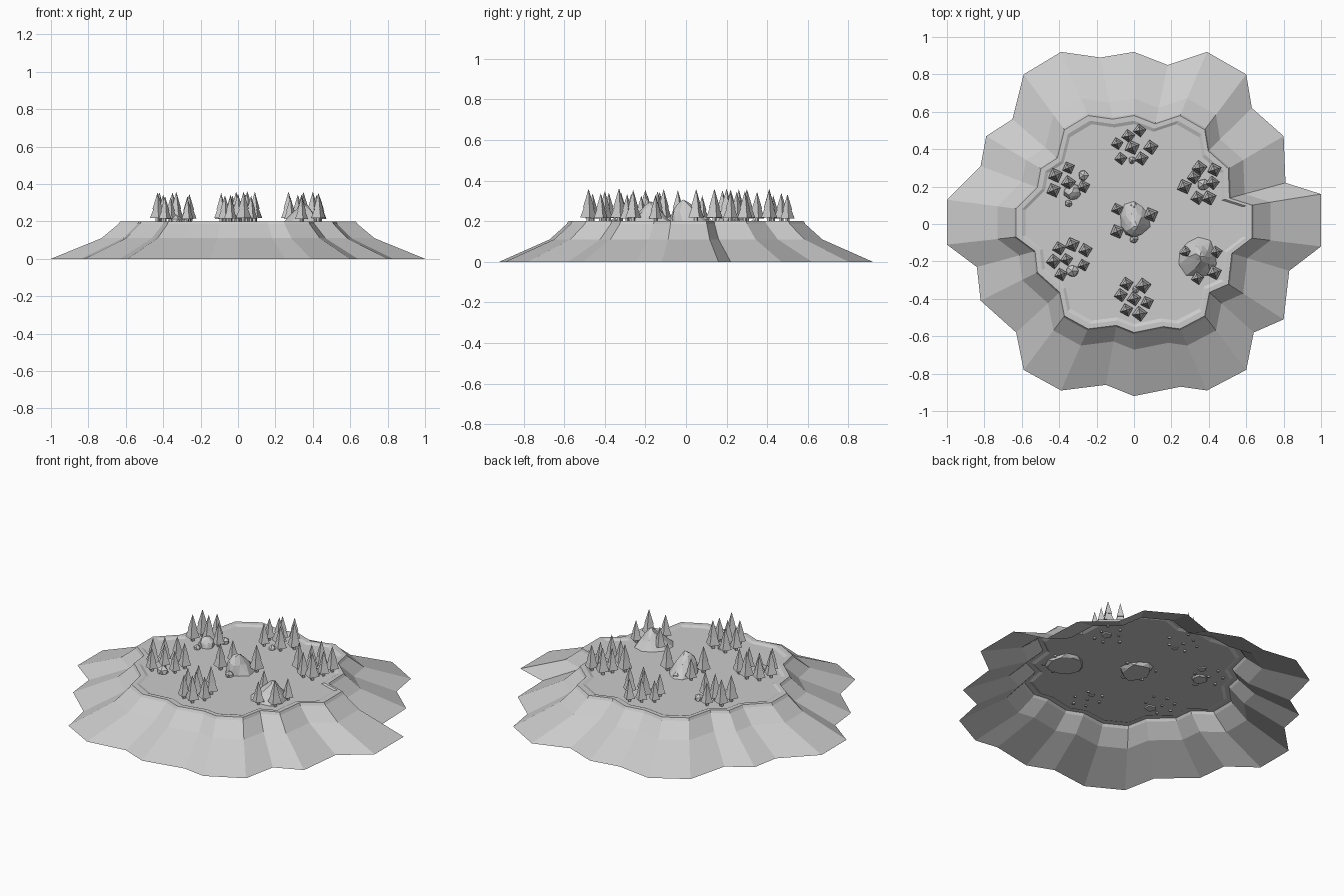
import bpy
import bmesh
import math
import random
from mathutils import Matrix, Vector

random.seed(4)
cube = bpy.data.objects.get("Cube")
if cube:
    bpy.data.objects.remove(cube, do_unlink=True)

stone = bpy.data.materials.new("stone_grey")
stone.use_nodes = True
GREY = (0.6, 0.6, 0.6, 1)
stone.diffuse_color = GREY
stone.node_tree.nodes["Principled BSDF"].inputs["Base Color"].default_value = GREY

GROUND = 0.192


def finish(bm, name, recalc=True):
    """Turn a bmesh into a flat shaded object."""
    if recalc:
        bmesh.ops.recalc_face_normals(bm, faces=bm.faces)
    mesh = bpy.data.meshes.new(name)
    bm.to_mesh(mesh)
    bm.free()
    mesh.materials.append(stone)
    obj = bpy.data.objects.new(name, mesh)
    bpy.context.collection.objects.link(obj)
    return obj


# Hill: one lobed outline, scaled inward for every contour ring
outline = [
    (1, .16), (.81, .22), (.8, .47), (.63, .62), (.6, .8), (.39, .92),
    (.18, .85), (0, .92), (-.18, .89), (-.39, .92), (-.59, .8), (-.65, .56),
    (-.79, .47), (-.82, .31), (-1, .13), (-1, -.11), (-.84, -.23), (-.82, -.41),
    (-.63, -.58), (-.59, -.78), (-.39, -.89), (-.15, -.86), (0, -.92), (.25, -.87),
    (.39, -.89), (.6, -.78), (.64, -.58), (.8, -.51), (.83, -.25), (1, -.12),
]
contours = [(1, 0), (.73, .11), (.64, .185), (.63, .2), (.6, .2), (.58, GROUND)]


def build_hill():
    bm = bmesh.new()
    rings = [[bm.verts.new((x * s, y * s, z)) for x, y in outline] for s, z in contours]
    count = len(outline)
    for low, high in zip(rings, rings[1:]):
        for i in range(count):
            j = (i + 1) % count
            bm.faces.new((low[i], low[j], high[j], high[i]))
    bm.faces.new(rings[-1])
    return finish(bm, "hill", recalc=False)


# Fir trees: square trunk with two square tiers, placed in groves
def build_tree(name, x, y):
    size = random.uniform(0.85, 1.1)
    bm = bmesh.new()

    def tier(low, high, r_low, r_high):
        place = Matrix.Translation((0, 0, (low + high) / 2))
        bmesh.ops.create_cone(bm, cap_ends=True, segments=4, radius1=r_low,
                              radius2=r_high, depth=high - low, matrix=place)

    tier(-.008, .035, .01, .01)
    tier(.024, .105, .039, .008)
    tier(.07, .155, .026, 0)
    turn = Matrix.Rotation(math.radians(15) + random.uniform(-.15, .15), 4, "Z")
    bm.transform(Matrix.Translation((x, y, GROUND)) @ turn @ Matrix.Scale(size, 4))
    return finish(bm, name)


# Tree positions in hundredths of a unit
groves = {
    "back": [(3, 50), (-3, 47), (-9, 43), (-1, 41), (9, 41), (4, 35), (-7, 35)],
    "back_right": [(-35, 30), (-42, 26), (-35, 22), (-27, 20), (-43, 18)],
    "back_left": [(35, 30), (43, 29), (32, 25), (42, 22), (27, 20), (34, 14), (40, 14)],
    "front_right": [(-33, -11), (-40, -13), (-26, -14), (-36, -19), (-43, -20),
                    (-27, -22), (-39, -27)],
    "front": [(-4, -32), (5, -33), (-7, -38), (0, -40), (7, -42), (-4, -46), (3, -48)],
    "front_left": [(44, -15), (43, -26), (34, -29), (28, -15)],
    "centre": [(-9, 8), (9, 5), (-9, -4)],
}


# Rocks: faceted balls, uneven, sunk into the ground
def build_rock(name, x, y, width, depth, height, detail=1, peak=None):
    bm = bmesh.new()
    bmesh.ops.create_icosphere(bm, subdivisions=detail, radius=1)
    for v in bm.verts:
        v.co *= random.uniform(.85, 1.08)
        v.co.z = max(v.co.z, -.15)
        if peak and v.co.z > 0:
            # Draw the upper part in towards an off-centre summit
            pull = v.co.z * .65
            v.co.x += (peak[0] - v.co.x) * pull
            v.co.y += (peak[1] - v.co.y) * pull
    bmesh.ops.dissolve_degenerate(bm, dist=.001, edges=bm.edges)
    bm.transform(Matrix.Translation((x, y, GROUND))
                 @ Matrix.Diagonal(Vector((width, depth, height, 1))))
    return finish(bm, name)


build_hill()
for grove, spots in groves.items():
    for number, (x, y) in enumerate(spots, 1):
        build_tree(f"{grove}_tree_{number}", x / 100, y / 100)

build_rock("centre_crag", 0, .02, .085, .105, .125, 2, (0, -.55))
build_rock("front_left_boulder", .345, -.18, .105, .11, .1, 2, (.1, .1))
pebbles = [
    (-.01, .34, .022), (-.27, .26, .03), (-.33, .17, .045), (-.35, .11, .022),
    (.37, .21, .035), (-.33, -.25, .036), (.01, -.35, .022), (0, .09, .025), (0, -.08, .025),
]
for number, (x, y, r) in enumerate(pebbles, 1):
    build_rock(f"small_rock_{number}", x, y, r, r, r * 1.3, 2 if r > .04 else 1)
